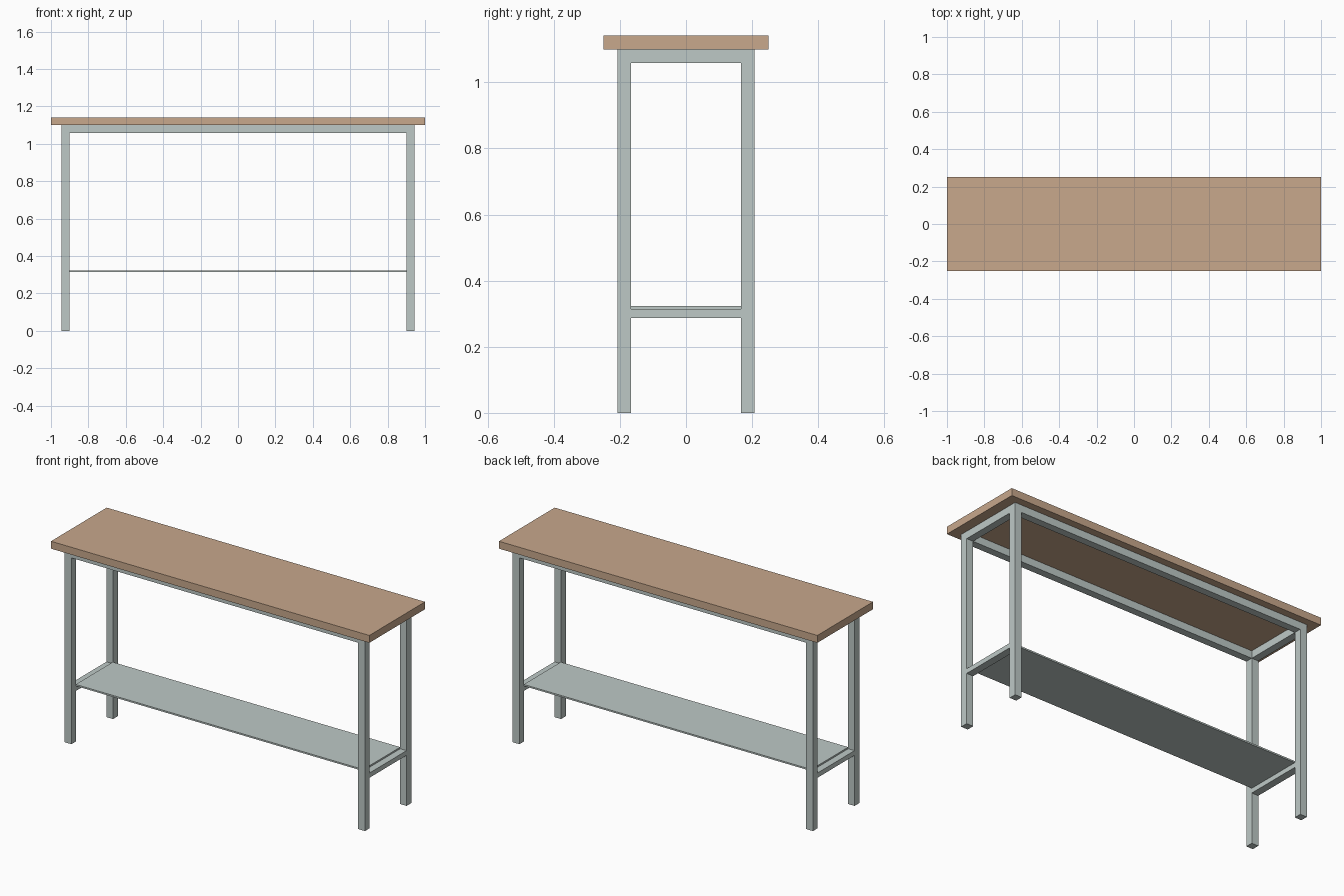
import bpy, bmesh
from mathutils import Vector

if "Cube" in bpy.data.objects:
    bpy.data.objects.remove(bpy.data.objects["Cube"])


def material(name, rgb):
    m = bpy.data.materials.new(name)
    m.diffuse_color = (*rgb, 1)
    m.use_nodes = True
    m.node_tree.nodes["Principled BSDF"].inputs["Base Color"].default_value = m.diffuse_color
    return m


WOOD = material("warm_wood", (0.578, 0.392, 0.262))
STEEL = material("pale_grey_steel", (0.515, 0.584, 0.565))


def box(name, lo, hi, mat):
    """Axis-aligned box between two opposite corners."""
    lo, hi = Vector(lo), Vector(hi)
    bm = bmesh.new()
    bmesh.ops.create_cube(bm, size=1)
    for v in bm.verts:
        v.co = Vector(a + (b - a) * (c + 0.5) for a, b, c in zip(lo, hi, v.co))
    mesh = bpy.data.meshes.new(name)
    bm.to_mesh(mesh)
    bm.free()
    mesh.materials.append(mat)
    obj = bpy.data.objects.new(name, mesh)
    bpy.context.collection.objects.link(obj)
    return obj


def span(side, inner, outer):
    """Range between inner and outer distance on one side of the centre."""
    return sorted((side * inner, side * outer))


# Frame dimensions: outer and inner faces of the square tubes
XO, XI = 0.943, 0.901
YO, YI = 0.208, 0.166
FRAME_TOP, RAIL_BOTTOM = 1.10, 1.058
SHELF_RAIL_BOTTOM, SHELF_BOTTOM, SHELF_TOP = 0.287, 0.314, 0.323

# Table top
box("table_top", (-1, -0.25, FRAME_TOP), (1, 0.25, 1.142), WOOD)

# Legs and the short rails at each end
for sx, end in ((-1, "left"), (1, "right")):
    x0, x1 = span(sx, XI, XO)
    for sy, face in ((-1, "front"), (1, "back")):
        y0, y1 = span(sy, YI, YO)
        box(f"{face}_{end}_leg", (x0, y0, 0), (x1, y1, FRAME_TOP), STEEL)
    box(f"{end}_top_rail", (x0, -YI, RAIL_BOTTOM), (x1, YI, FRAME_TOP), STEEL)
    box(f"{end}_shelf_rail", (x0, -YI, SHELF_RAIL_BOTTOM), (x1, YI, SHELF_BOTTOM), STEEL)

# Long rails under the top
for sy, face in ((-1, "front"), (1, "back")):
    y0, y1 = span(sy, YI, YO)
    box(f"{face}_top_rail", (-XI, y0, RAIL_BOTTOM), (XI, y1, FRAME_TOP), STEEL)

# Thin lower shelf
box("shelf", (-0.903, -YI, SHELF_BOTTOM), (0.903, YI, SHELF_TOP), STEEL)
